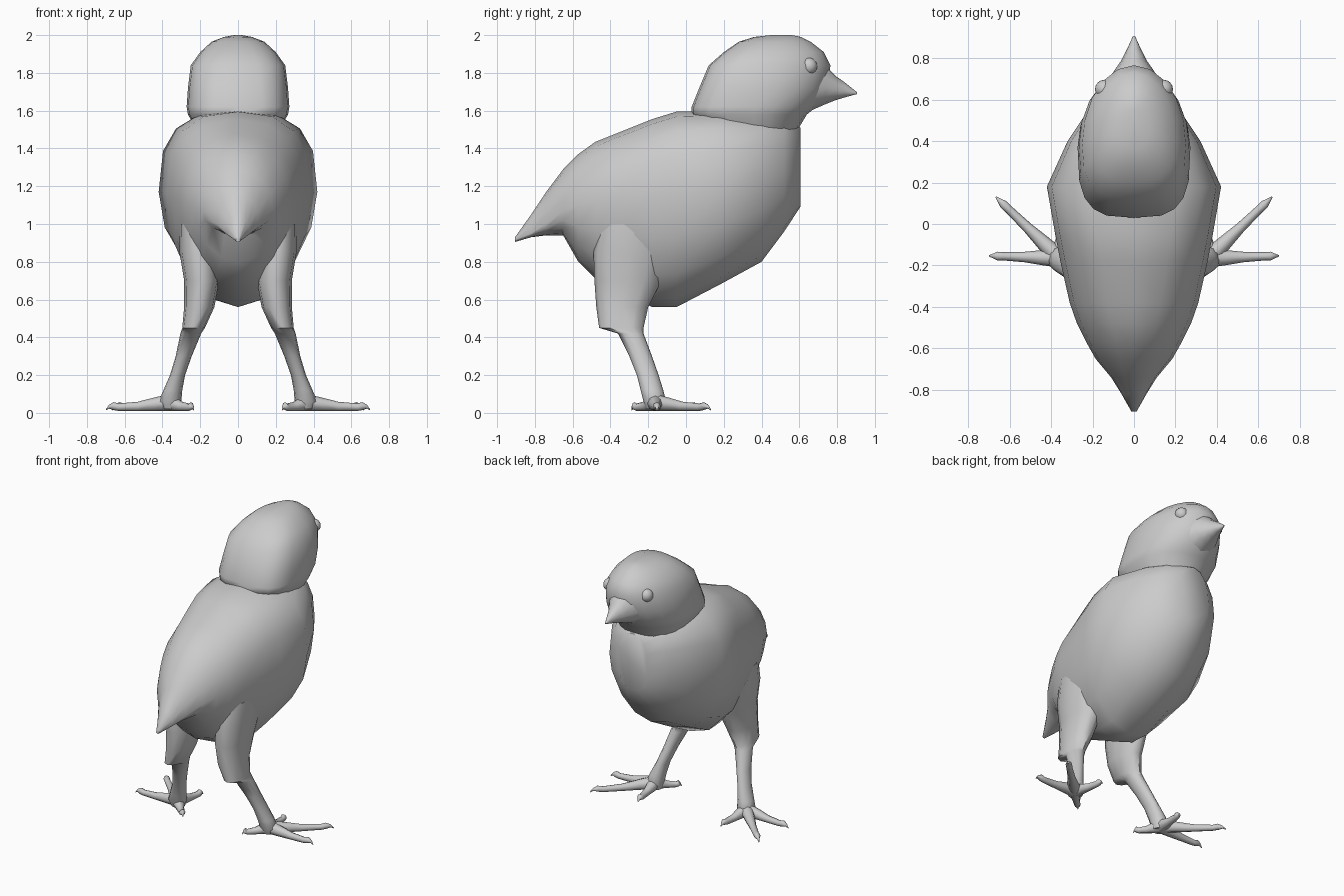
import bpy, bmesh
from math import cos, sin, pi, radians, copysign
from mathutils import Vector


def unit_ring(n, p_pos, p_neg):
    """Superellipse points; separate squareness for the positive and negative v half."""
    pts = []
    for i in range(n):
        c, s = cos(2 * pi * i / n), sin(2 * pi * i / n)
        e = 2 / (p_pos if s >= 0 else p_neg)
        pts.append((copysign(abs(c) ** e, c), copysign(abs(s) ** e, s)))
    return pts


def loft(name, parts, mirror=False, angle=50):
    """Skin each list of rings into a capped tube, all in one object."""
    bm = bmesh.new()
    for rings in parts:
        vr = [[bm.verts.new(p) for p in r] for r in rings]
        n = len(vr[0])
        for a, b in zip(vr, vr[1:]):
            for i in range(n):
                j = (i + 1) % n
                bm.faces.new((a[i], a[j], b[j], b[i]))
        bm.faces.new(vr[0])
        bm.faces.new(vr[-1])
    bmesh.ops.recalc_face_normals(bm, faces=bm.faces)
    me = bpy.data.meshes.new(name)
    bm.to_mesh(me)
    bm.free()
    ob = bpy.data.objects.new(name, me)
    bpy.context.collection.objects.link(ob)
    if mirror:
        ob.modifiers.new("mirror", 'MIRROR')
    bpy.ops.object.select_all(action='DESELECT')
    bpy.context.view_layer.objects.active = ob
    ob.select_set(True)
    bpy.ops.object.shade_smooth_by_angle(angle=radians(angle))
    return ob


def upright(y, zb, zt, w, zc, p=2.0, n=16):
    """Cross-section facing along y, widest at zc."""
    return [(w * c, y, zc + s * ((zt - zc) if s >= 0 else (zc - zb)))
            for c, s in unit_ring(n, p, 2.0)]


def level(z, y0, y1, x0, x1, yc=None, p_back=2.2, n=12):
    """Horizontal cross-section, widest at yc."""
    yc = (y0 + y1) / 2 if yc is None else yc
    xc, w = (x0 + x1) / 2, (x1 - x0) / 2
    return [(xc + w * c, yc + s * ((y1 - yc) if s >= 0 else (yc - y0)), z)
            for c, s in unit_ring(n, 2.0, p_back)]


# Body and pointed tail
loft("body", [[upright(*r) for r in (
    (-0.905, 0.905, 0.93, 0.012, 0.915),
    (-0.82, 0.93, 1.05, 0.06, 0.95),
    (-0.74, 0.94, 1.17, 0.11, 1.00),
    (-0.65, 0.94, 1.29, 0.185, 1.07),
    (-0.57, 0.80, 1.37, 0.23, 1.10),
    (-0.48, 0.71, 1.435, 0.275, 1.12),
    (-0.38, 0.66, 1.475, 0.31, 1.14, 2.2),
    (-0.18, 0.56, 1.555, 0.355, 1.15, 2.4),
    (-0.05, 0.56, 1.595, 0.38, 1.16, 2.6),
    (0.18, 0.68, 1.60, 0.42, 1.17, 2.8),
    (0.40, 0.80, 1.58, 0.32, 1.24, 2.8),
    (0.52, 0.96, 1.56, 0.24, 1.27, 2.6),
    (0.605, 1.09, 1.51, 0.12, 1.30, 2.2))]])

# Head, overhanging the neck at the back
loft("head", [[level(z, y0, y1, -w, w, yc, p, 20) for z, y0, y1, w, yc, p in (
    (1.48, 0.15, 0.58, 0.21, 0.36, 2.5),
    (1.58, 0.03, 0.64, 0.265, 0.36, 3.2),
    (1.62, 0.03, 0.69, 0.272, 0.37, 3.2),
    (1.72, 0.07, 0.745, 0.265, 0.38, 3.0),
    (1.84, 0.12, 0.765, 0.25, 0.38, 2.8),
    (1.91, 0.20, 0.73, 0.20, 0.40, 2.5),
    (1.965, 0.28, 0.66, 0.14, 0.42, 2.3),
    (1.99, 0.36, 0.61, 0.075, 0.47, 2.0),
    (2.0, 0.45, 0.56, 0.02, 0.51, 2.0))]])

# Beak
loft("beak", [[upright(*r, n=12) for r in (
    (0.66, 1.60, 1.88, 0.14, 1.73),
    (0.74, 1.635, 1.84, 0.095, 1.72),
    (0.79, 1.655, 1.785, 0.06, 1.71),
    (0.84, 1.67, 1.75, 0.035, 1.705),
    (0.906, 1.688, 1.697, 0.005, 1.692))]])

# Eyes
for side in (-1, 1):
    bpy.ops.mesh.primitive_uv_sphere_add(segments=16, ring_count=10, radius=0.045,
                                         location=(side * 0.143, 0.65, 1.835))
    bpy.context.object.name = "eye"
    bpy.ops.object.shade_smooth()

# Legs: feathered thigh, then the thin shank
loft("legs", [[level(*r) for r in (
    (1.00, -0.46, -0.08, 0.12, 0.31),
    (0.85, -0.49, -0.09, 0.10, 0.31),
    (0.70, -0.485, -0.13, 0.10, 0.285),
    (0.56, -0.475, -0.20, 0.125, 0.285),
    (0.45, -0.46, -0.225, 0.175, 0.295),
    (0.42, -0.36, -0.225, 0.195, 0.305),
    (0.30, -0.30, -0.18, 0.245, 0.33),
    (0.20, -0.26, -0.145, 0.28, 0.36),
    (0.12, -0.24, -0.12, 0.295, 0.395),
    (0.06, -0.225, -0.105, 0.30, 0.42),
    (0.02, -0.21, -0.12, 0.31, 0.40))]], mirror=True)


def toe(angle, length):
    """Tapered toe ending in a small hooked claw."""
    d = Vector((cos(radians(angle)), sin(radians(angle)), 0))
    s = Vector((-d.y, d.x, 0))
    base = Vector((0.36, -0.165, 0))
    rings = []
    for t, z, r in ((0, 0.055, 0.045), (0.25, 0.045, 0.036), (0.5, 0.034, 0.025),
                    (0.8, 0.03, 0.02), (0.88, 0.036, 0.021),
                    (0.95, 0.033, 0.01), (1, 0.016, 0.003)):
        c = base + d * (t * length) + Vector((0, 0, z))
        rings.append([c + s * (r * cos(2 * pi * i / 8)) + Vector((0, 0, r * sin(2 * pi * i / 8)))
                      for i in range(8)])
    return rings


# Feet: three spread toes and one short hind toe
loft("feet", [toe(44, 0.425), toe(2, 0.34), toe(98, 0.24), toe(224, 0.175)], mirror=True)
